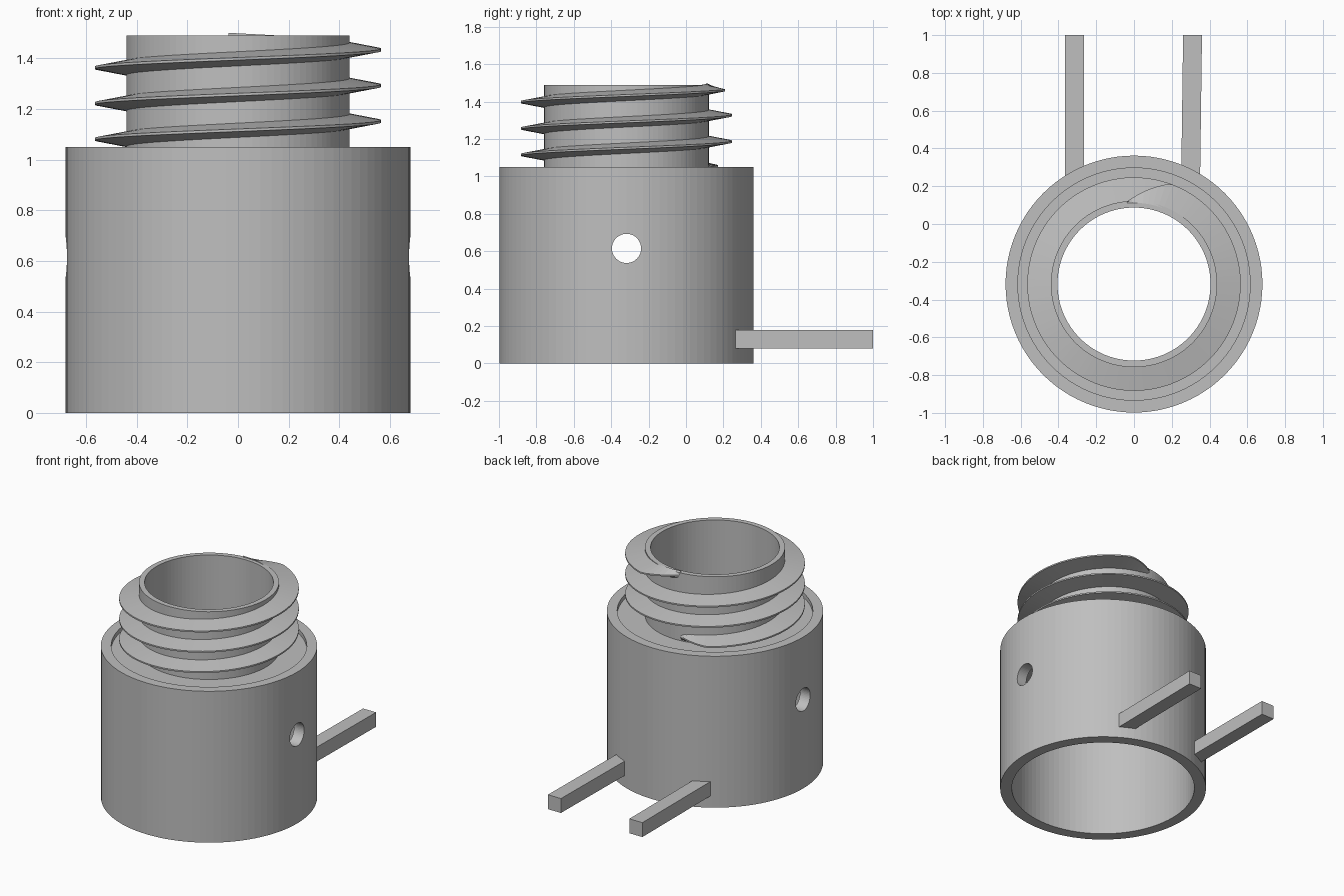
import bpy, bmesh, math
from mathutils import Matrix, Vector

old = bpy.data.objects.get("Cube")
if old:
    bpy.data.objects.remove(old, do_unlink=True)

CY = -0.318      # axis of the round parts
SEGMENTS = 96

grey = bpy.data.materials.new("plain grey")
grey.use_nodes = True
grey.diffuse_color = (0.52, 0.52, 0.52, 1)
grey.node_tree.nodes["Principled BSDF"].inputs["Base Color"].default_value = grey.diffuse_color


def make_object(name, bm):
    bmesh.ops.recalc_face_normals(bm, faces=bm.faces)
    mesh = bpy.data.meshes.new(name)
    bm.to_mesh(mesh)
    bm.free()
    mesh.materials.append(grey)
    obj = bpy.data.objects.new(name, mesh)
    bpy.context.collection.objects.link(obj)
    return obj


def bridge(bm, rings, closed):
    """Join successive closed rings of vertices with quads."""
    pairs = list(zip(rings, rings[1:]))
    if closed:
        pairs.append((rings[-1], rings[0]))
    for a, b in pairs:
        n = len(a)
        for i in range(n):
            j = (i + 1) % n
            bm.faces.new((a[i], a[j], b[j], b[i]))


def section(bm, profile, angle):
    c, s = math.cos(angle), math.sin(angle)
    return [bm.verts.new((r * c, CY + r * s, z)) for r, z in profile]


# Hollow body with a recessed shoulder and a narrower neck
profile = [(0.603, 0), (0.68, 0), (0.68, 1.05), (0.615, 1.05), (0.615, 1.02),
           (0.44, 1.02), (0.44, 1.49), (0.405, 1.49), (0.405, 0.95), (0.603, 0.95)]
bm = bmesh.new()
bridge(bm, [section(bm, profile, math.tau * i / SEGMENTS) for i in range(SEGMENTS)], True)
body = make_object("hollow_body_and_neck", bm)

# Cross hole through both side walls
bm = bmesh.new()
bmesh.ops.create_cone(bm, cap_ends=True, segments=48, radius1=0.078, radius2=0.078, depth=2,
                      matrix=Matrix.Translation((0, CY, 0.615)) @ Matrix.Rotation(math.pi / 2, 4, 'Y'))
cutter = make_object("cross_hole_cutter", bm)
cutter.hide_render = True
cut = body.modifiers.new("cross hole", 'BOOLEAN')
cut.operation = 'DIFFERENCE'
cut.solver = 'EXACT'
cut.object = cutter
bpy.context.view_layer.objects.active = body
bpy.ops.object.modifier_apply(modifier=cut.name)
bpy.data.objects.remove(cutter, do_unlink=True)

# Screw thread: three turns, tapering into the neck at both ends
PITCH, TURNS = 0.141, 3
start, taper = math.radians(95), math.radians(25)
length = TURNS * math.tau
steps = TURNS * SEGMENTS
bm = bmesh.new()
rings = []
for i in range(steps + 1):
    turn = length * i / steps
    grow = min(1, turn / taper, (length - turn) / taper)
    tip = 0.436 + 0.129 * max(grow, 0.02)
    z = 1.047 + PITCH * turn / math.tau
    rings.append(section(bm, [(0.43, z - 0.03), (tip, z - 0.005),
                              (tip, z + 0.005), (0.43, z + 0.03)], start + turn))
bridge(bm, rings, False)
bm.faces.new(rings[0])
bm.faces.new(rings[-1])
thread = make_object("screw_thread", bm)

# Two square bars reaching out from the back, one very slightly skewed
for name, x_root, x_tip in (("back_bar_a", -0.315, -0.315), ("back_bar_b", 0.30, 0.31)):
    bm = bmesh.new()
    bmesh.ops.create_cube(bm, size=1)
    for v in bm.verts:
        far = v.co.y > 0
        v.co = Vector(((x_tip if far else x_root) + v.co.x * 0.1,
                       1.0 if far else 0.245, 0.13 + v.co.z * 0.1))
    make_object(name, bm)
